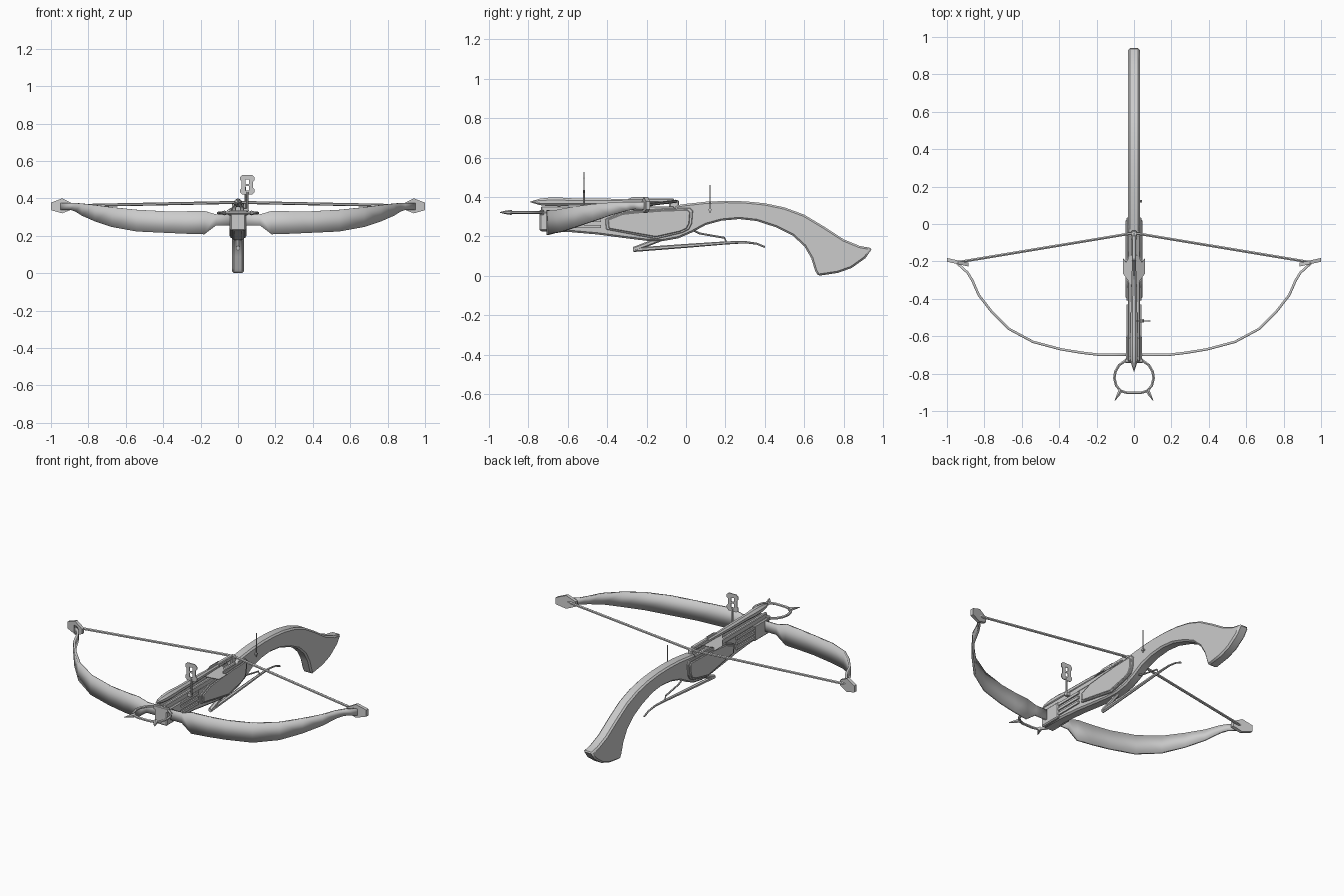
import bpy, bmesh, math
from mathutils import Vector

if "Cube" in bpy.data.objects:
    bpy.data.objects.remove(bpy.data.objects["Cube"])


def add(name, bm, smooth=False):
    bmesh.ops.recalc_face_normals(bm, faces=bm.faces)
    me = bpy.data.meshes.new(name)
    bm.to_mesh(me)
    bm.free()
    ob = bpy.data.objects.new(name, me)
    bpy.context.collection.objects.link(ob)
    if smooth:
        bpy.ops.object.select_all(action='DESELECT')
        ob.select_set(True)
        bpy.context.view_layer.objects.active = ob
        bpy.ops.object.shade_smooth_by_angle(angle=math.radians(35))
    return ob


def mirror(ob):
    ob.modifiers.new("mirror", 'MIRROR').use_mirror_merge = False
    return ob


def bevel(ob, w, seg=1):
    m = ob.modifiers.new("bevel", 'BEVEL')
    m.width, m.segments, m.limit_method = w, seg, 'ANGLE'
    m.angle_limit = math.radians(50)
    return ob


def slab(name, pts, start, depth, axis='X', smooth=False):
    """Extrude a flat outline: (y,z) along X, or (x,z) along Y."""
    bm = bmesh.new()
    if axis == 'X':
        vs = [bm.verts.new((start, a, b)) for a, b in pts]
        d = Vector((depth, 0, 0))
    else:
        vs = [bm.verts.new((a, start, b)) for a, b in pts]
        d = Vector((0, depth, 0))
    r = bmesh.ops.extrude_face_region(bm, geom=[bm.faces.new(vs)], use_keep_orig=True)
    bmesh.ops.translate(bm, vec=d, verts=[v for v in r['geom'] if isinstance(v, bmesh.types.BMVert)])
    return add(name, bm, smooth)


def box(name, x, y, z):
    return slab(name, [(y[0], z[0]), (y[1], z[0]), (y[1], z[1]), (y[0], z[1])], x[0], x[1] - x[0])


def rod(name, pts, radii, sides=6):
    """Tube through points with a radius at each point."""
    pts = [Vector(p) for p in pts]
    if not isinstance(radii, (list, tuple)):
        radii = [radii] * len(pts)
    bm = bmesh.new()
    rings = []
    for i, p in enumerate(pts):
        t = (pts[min(i + 1, len(pts) - 1)] - pts[max(i - 1, 0)]).normalized()
        ref = Vector((0, 0, 1)) if abs(t.z) < 0.9 else Vector((1, 0, 0))
        u = t.cross(ref).normalized()
        w = u.cross(t)
        angs = [2 * math.pi * (k + 0.5) / sides for k in range(sides)]
        rings.append([bm.verts.new(p + radii[i] * (u * math.cos(a) + w * math.sin(a))) for a in angs])
    for a, b in zip(rings, rings[1:]):
        for k in range(sides):
            n = (k + 1) % sides
            bm.faces.new((a[k], a[n], b[n], b[k]))
    bm.faces.new(rings[0])
    bm.faces.new(rings[-1])
    return add(name, bm, True)


# Stock: curved side profile with chamfered edges
stock = slab("stock", [
    (-0.74, 0.225), (-0.6, 0.223), (-0.45, 0.21), (-0.3, 0.19), (-0.2, 0.178), (-0.12, 0.176),
    (-0.04, 0.19), (0.03, 0.22), (0.1, 0.258), (0.18, 0.28), (0.27, 0.288), (0.36, 0.278),
    (0.46, 0.245), (0.54, 0.205), (0.6, 0.15), (0.635, 0.09), (0.655, 0.025), (0.67, 0.0),
    (0.77, 0.015), (0.84, 0.04), (0.91, 0.09), (0.945, 0.14), (0.88, 0.152), (0.8, 0.185),
    (0.7, 0.25), (0.6, 0.31), (0.5, 0.347), (0.4, 0.368), (0.3, 0.378), (0.2, 0.38),
    (0.1, 0.376), (0.0, 0.365), (-0.05, 0.358), (-0.06, 0.335), (-0.74, 0.325)], -0.031, 0.062, smooth=True)
bevel(stock, 0.009)

# Front block that holds the bow, with grooved side strips
bevel(box("front_block", (-0.042, 0.042), (-0.742, -0.6), (0.228, 0.325)), 0.006)
for z in (0.25, 0.28, 0.31):
    mirror(box("side_strip", (0.03, 0.039), (-0.66, -0.43), (z - 0.008, z + 0.008)))

# Rails beside the bolt groove
mirror(bevel(box("bolt_rail", (0.012, 0.032), (-0.735, -0.06), (0.32, 0.352)), 0.004))

# Side plates, a wide one with a raised rim layer
plate = [(-0.405, 0.235), (-0.15, 0.187), (-0.02, 0.218), (0.015, 0.235), (0.03, 0.265),
         (0.035, 0.33), (0.02, 0.345), (-0.1, 0.342), (-0.24, 0.332), (-0.33, 0.322), (-0.41, 0.288)]
mirror(bevel(slab("side_plate", plate, 0.028, 0.012), 0.003))
inner = [(-0.19 + (y + 0.19) * 0.94, 0.268 + (z - 0.268) * 0.88) for y, z in plate]
mirror(bevel(slab("side_plate_panel", inner, 0.03, 0.015), 0.004))

# Nut that holds the string
bevel(box("string_nut", (-0.016, 0.016), (-0.085, -0.035), (0.33, 0.385)), 0.006)
bevel(box("bolt_clip", (-0.012, 0.012), (-0.2, -0.06), (0.372, 0.392)), 0.004)

# Bow limb: x, y, top z, bottom z
limb = [(0.0, -0.7, 0.315, 0.255), (0.118, -0.7, 0.315, 0.255), (0.18, -0.7, 0.333, 0.208),
        (0.28, -0.688, 0.331, 0.211), (0.39, -0.67, 0.331, 0.216), (0.54, -0.63, 0.339, 0.223),
        (0.67, -0.56, 0.352, 0.247), (0.76, -0.47, 0.364, 0.277), (0.83, -0.38, 0.372, 0.308),
        (0.865, -0.3, 0.375, 0.33), (0.89, -0.26, 0.375, 0.338), (0.945, -0.21, 0.375, 0.337)]
bm = bmesh.new()
pairs = [(bm.verts.new((x, y, a)), bm.verts.new((x, y, b))) for x, y, a, b in limb]
for p, q in zip(pairs, pairs[1:]):
    bm.faces.new((p[0], q[0], q[1], p[1]))
bow = add("bow_limb", bm, True)
s = bow.modifiers.new("thickness", 'SOLIDIFY')
s.thickness, s.offset = 0.013, 0
mirror(bow)

# Faceted limb tips, slightly swept back
tip = slab("limb_tip", [(0.885, 0.372), (0.94, 0.4), (1.0, 0.377), (1.0, 0.337), (0.94, 0.32), (0.885, 0.342)],
           -0.22, 0.02, 'Y')
for v in tip.data.vertices:
    v.co.y += (v.co.x - 0.94) * 0.22 + 0.005
mirror(tip)

# String drawn to the nut
mirror(rod("bow_string", [(0.0, -0.052, 0.378), (0.03, -0.053, 0.378), (0.945, -0.205, 0.36)], 0.008))

# Foot stirrup with two prongs
ring = [(0.045, -0.73), (0.08, -0.755), (0.1, -0.79), (0.105, -0.825), (0.095, -0.865),
        (0.07, -0.893), (0.035, -0.903)]
loop = ring + [(-x, y) for x, y in reversed(ring)]
rod("foot_stirrup", [(x, y, 0.322) for x, y in loop], 0.008)
mirror(rod("stirrup_prong", [(0.07, -0.885, 0.322), (0.085, -0.915, 0.322), (0.102, -0.943, 0.322)],
           [0.013, 0.009, 0.002]))
bevel(box("stirrup_mount", (-0.05, 0.05), (-0.742, -0.72), (0.308, 0.335)), 0.004)

# Bolt with tapered head and shaft
rod("bolt", [(0, y, 0.375) for y in (-0.79, -0.745, -0.7, -0.64, -0.58, -0.4, -0.25, -0.07)],
    [0.001, 0.017, 0.023, 0.024, 0.02, 0.018, 0.013, 0.012], 8)

# Three fletchings: radius out from the shaft along y
vane = [(-0.335, 0.008), (-0.265, 0.062), (-0.185, 0.062), (-0.205, 0.045), (-0.165, 0.02), (-0.165, 0.008)]
for ang, size in ((90, 0.5), (-32, 1.1), (212, 1.1)):
    bm = bmesh.new()
    a = math.radians(ang)
    side = Vector((-math.sin(a), 0, math.cos(a))) * 0.002
    for_sides = []
    for sgn in (-1, 1):
        for_sides.append([bm.verts.new(Vector((math.cos(a) * r * size, y, 0.37 + math.sin(a) * r * size))
                                       + side * sgn) for y, r in vane])
    lo, hi = for_sides
    bm.faces.new(lo)
    bm.faces.new(hi)
    for i in range(len(vane)):
        j = (i + 1) % len(vane)
        bm.faces.new((lo[i], lo[j], hi[j], hi[i]))
    add("fletching", bm)

# Front sight: stem, arm and notched frame with two windows
rod("sight_stem", [(0.05, -0.518, 0.335), (0.05, -0.518, 0.435)], 0.006)
box("sight_arm", (0.025, 0.054), (-0.527, -0.509), (0.325, 0.345))
half = [(0.012, 0.42), (0.026, 0.42), (0.038, 0.432), (0.038, 0.448), (0.03, 0.456),
        (0.03, 0.49), (0.038, 0.498), (0.038, 0.514), (0.026, 0.526), (0.012, 0.526)]
mirror_half = [(-x, z) for x, z in reversed(half)]
frame = slab("sight_frame", [(x + 0.05, z) for x, z in half + mirror_half], -0.52, 0.005, 'Y')
for z in (0.455, 0.49):
    cut = box("sight_cutter", (0.04, 0.06), (-0.55, -0.49), (z - 0.012, z + 0.012))
    cut.hide_render = True
    cut.hide_set(True)
    m = frame.modifiers.new("window", 'BOOLEAN')
    m.object, m.operation, m.solver = cut, 'DIFFERENCE', 'EXACT'

# Rear sight pin on the right side
rod("rear_sight_pin", [(0.038, 0.122, 0.32), (0.038, 0.122, 0.46)], 0.004)
rod("rear_sight_mount", [(0.025, 0.122, 0.335), (0.044, 0.122, 0.335)], 0.008)

# Long trigger lever under the stock
rod("trigger_lever", [(0, -0.268, 0.132), (0, 0.0, 0.152), (0, 0.2, 0.167), (0, 0.3, 0.171),
                      (0, 0.36, 0.163), (0, 0.4, 0.146)], [0.011, 0.01, 0.008, 0.006, 0.005, 0.005])
rod("lever_strut", [(0, -0.265, 0.135), (0, -0.12, 0.19)], 0.012)
rod("lever_link", [(0, 0.03, 0.235), (0, 0.07, 0.215), (0, 0.195, 0.193), (0, 0.205, 0.168)], 0.005)
